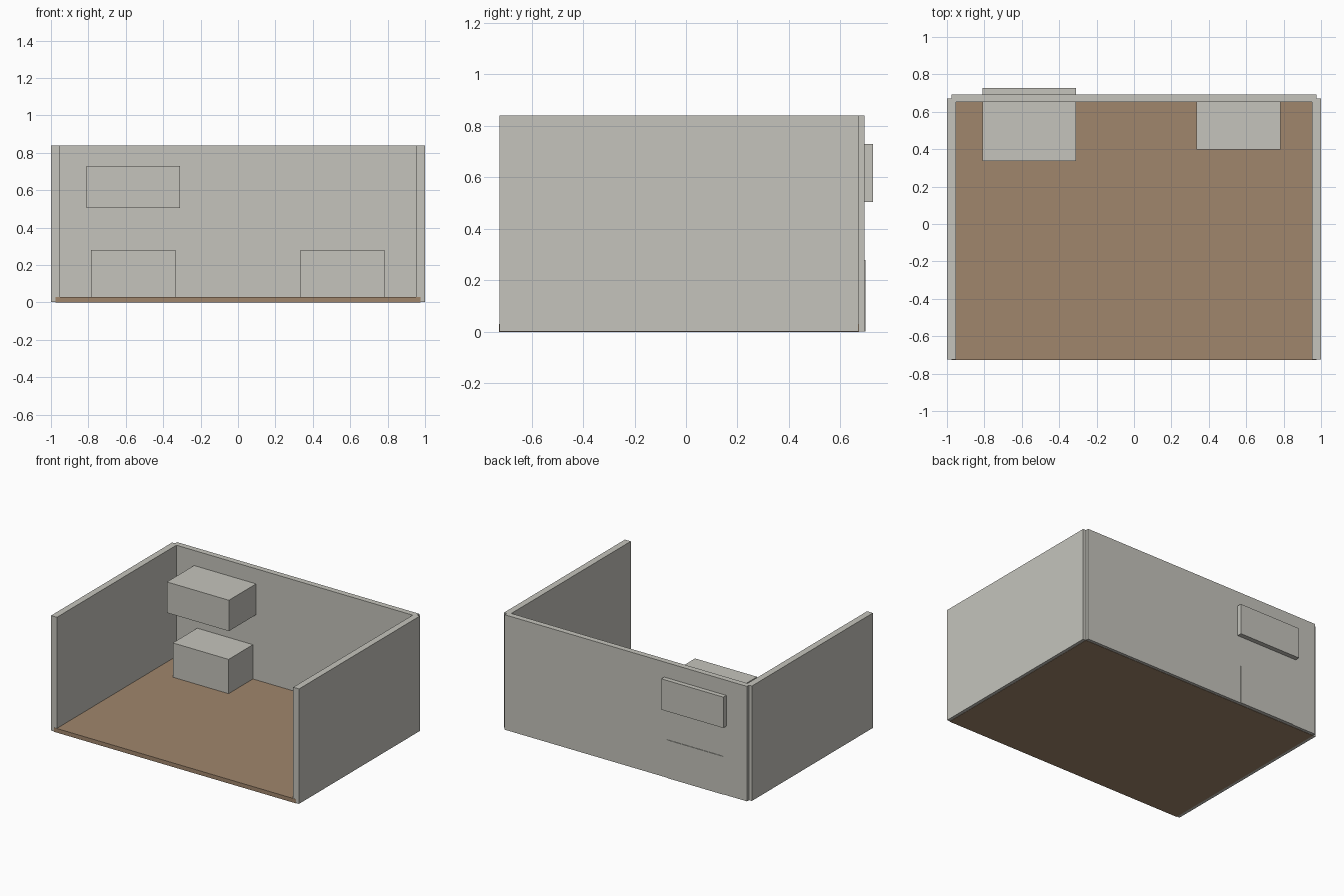
import bpy

if "Cube" in bpy.data.objects:
    bpy.data.objects.remove(bpy.data.objects["Cube"])


def material(name, rgb):
    m = bpy.data.materials.new(name)
    m.diffuse_color = (*rgb, 1.0)
    m.use_nodes = True
    m.node_tree.nodes["Principled BSDF"].inputs["Base Color"].default_value = m.diffuse_color
    return m


PLASTER = material("warm_grey", (0.556, 0.552, 0.503))
WOOD = material("wood_brown", (0.352, 0.238, 0.150))


def box(name, x, y, z, mat):
    """Box spanning the given (min, max) ranges."""
    bpy.ops.mesh.primitive_cube_add(size=1)
    ob = bpy.context.object
    ob.name = name
    ob.location = [(a + b) / 2 for a, b in (x, y, z)]
    ob.scale = [b - a for a, b in (x, y, z)]
    bpy.ops.object.transform_apply(location=True, rotation=False, scale=True)
    ob.data.materials.append(mat)
    return ob


HEIGHT = 0.84

# Floor slab, just proud of the wall ends and undersides
box("floor", (-0.977, 0.977), (-0.727, 0.672), (0.0, 0.03), WOOD)

# Side walls
for side, x in (("left", (-1.0, -0.953)), ("right", (0.953, 1.0))):
    box(side + "_wall", x, (-0.725, 0.67), (0.002, HEIGHT), PLASTER)

# Back wall, standing slightly behind the side wall ends
box("back_wall", (-0.977, 0.977), (0.651, 0.693), (0.002, HEIGHT), PLASTER)

# Cabinets: the left base and wall units pass through the back wall
box("left_base_cabinet", (-0.785, -0.335), (0.37, 0.697), (0.002, 0.28), PLASTER)
box("right_base_cabinet", (0.333, 0.782), (0.397, 0.685), (0.002, 0.28), PLASTER)
box("wall_cabinet", (-0.81, -0.31), (0.338, 0.727), (0.505, 0.73), PLASTER)
